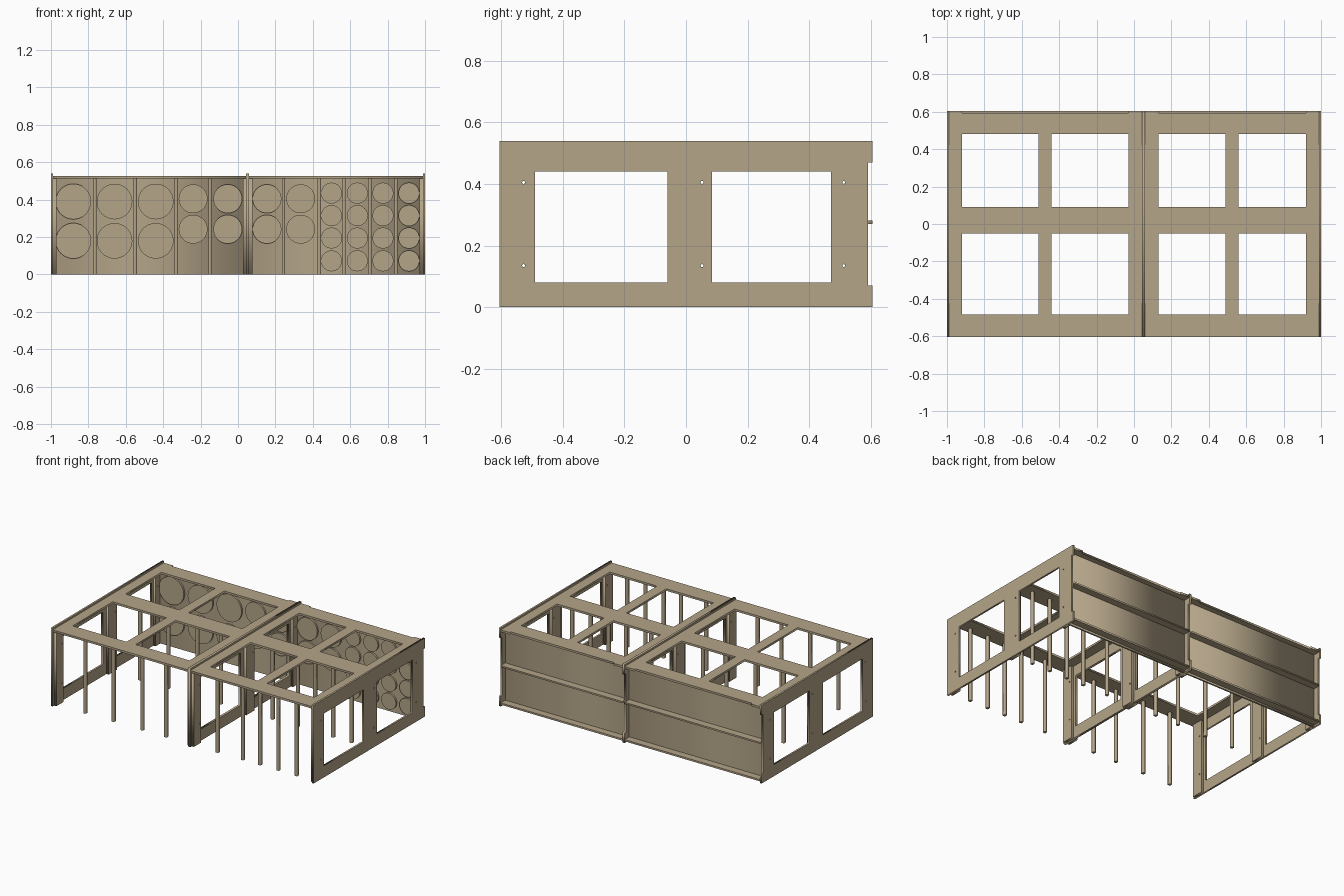
import bpy, math
from mathutils import Matrix

if "Cube" in bpy.data.objects:
    bpy.data.objects.remove(bpy.data.objects["Cube"])

wood = bpy.data.materials.new("tan_plywood")
wood.diffuse_color = (0.46, 0.375, 0.25, 1)
wood.use_nodes = True
wood.node_tree.nodes["Principled BSDF"].inputs["Base Color"].default_value = wood.diffuse_color


def rect(a, b, c, d):
    return [(a, c), (b, c), (b, d), (a, d)]


def circle(x, y, r, n=16):
    return [(x + r * math.cos(2 * math.pi * i / n), y + r * math.sin(2 * math.pi * i / n))
            for i in range(n)]


# Flat sheet from closed loops (outline + holes), spanning lo..hi along its normal axis
def sheet(name, loops, lo, hi, axis):
    cu = bpy.data.curves.new(name, 'CURVE')
    cu.dimensions = '2D'
    cu.fill_mode = 'BOTH'
    cu.extrude = (hi - lo) / 2
    for pts in loops:
        sp = cu.splines.new('POLY')
        sp.points.add(len(pts) - 1)
        for p, q in zip(sp.points, pts):
            p.co = (q[0], q[1], 0, 1)
        sp.use_cyclic_u = True
    tmp = bpy.data.objects.new(name + "_tmp", cu)
    bpy.context.collection.objects.link(tmp)
    bpy.context.view_layer.update()
    dg = bpy.context.evaluated_depsgraph_get()
    me = bpy.data.meshes.new_from_object(tmp.evaluated_get(dg))
    bpy.data.objects.remove(tmp)
    m = (lo + hi) / 2
    mats = {
        'x': Matrix(((0, 0, 1, m), (1, 0, 0, 0), (0, 1, 0, 0), (0, 0, 0, 1))),
        'y': Matrix(((1, 0, 0, 0), (0, 0, -1, m), (0, 1, 0, 0), (0, 0, 0, 1))),
        'z': Matrix.Translation((0, 0, m)),
    }
    me.transform(mats[axis])
    me.name = name
    me.materials.clear()
    me.materials.append(wood)
    ob = bpy.data.objects.new(name, me)
    bpy.context.collection.objects.link(ob)
    return ob


def box(name, x0, x1, y0, y1, z0, z1):
    return sheet(name, [rect(x0, x1, y0, y1)], z0, z1, 'z')


# Upright side panels with two windows, a notched back edge and screw holes
HOLE_Z = (0.135, 0.405)
side_outline = [(-0.605, 0), (0.605, 0), (0.605, 0.07), (0.59, 0.07),
                (0.59, 0.47), (0.605, 0.47), (0.605, 0.54), (-0.605, 0.54)]
side_loops = [side_outline, rect(-0.49, -0.06, 0.08, 0.44), rect(0.085, 0.47, 0.08, 0.44)]
side_loops += [circle(y, z, 0.005, 8) for y in (-0.527, 0.052, 0.512) for z in HOLE_Z]
for name, lo, hi in (("left_panel", -1, -0.988), ("middle_panel", 0.044, 0.06),
                     ("right_panel", 0.988, 1)):
    sheet(name, side_loops, lo, hi, 'x')

# Upright strips fixed against the panels
for name, lo in (("left_strip", -0.988), ("middle_left_strip", 0.027),
                 ("middle_right_strip", 0.06), ("right_strip", 0.971)):
    for row, y0, y1, hy in (("front", -0.59, -0.51, -0.527), ("centre", -0.02, 0.07, 0.052),
                            ("back", 0.49, 0.54, 0.512)):
        loops = [rect(y0, y1, 0, 0.513)] + [circle(hy, z, 0.005, 8) for z in HOLE_Z]
        sheet(f"{row}_{name}", loops, lo, lo + 0.017, 'x')

# Two bays: top frame, back wall and rear rails
bays = (("left", -0.988, 0.044, (-0.92, -0.51), (-0.44, -0.03)),
        ("right", 0.06, 0.988, (0.13, 0.49), (0.56, 0.92)))
for name, x0, x1, wa, wb in bays:
    n0, n1 = wa[0], wb[1]
    frame = [(x0, -0.605), (x1, -0.605), (x1, 0.605), (n1, 0.605), (n1, 0.593),
             (n0, 0.593), (n0, 0.605), (x0, 0.605)]
    windows = [rect(*w, *d) for w in (wa, wb) for d in ((-0.485, -0.05), (0.09, 0.48))]
    sheet(name + "_top_frame", [frame] + windows, 0.513, 0.527, 'z')
    box(name + "_back_wall", x0, x1, 0.543, 0.555, 0, 0.513)
    box(name + "_middle_rail", x0, x1, 0.555, 0.605, 0.27, 0.281)
    box(name + "_bottom_rail", x0, x1, 0.555, 0.605, 0.012, 0.024)

# Slim divider posts, front and centre rows
for i, x in enumerate((-0.765, -0.55, -0.33, -0.15, 0.243, 0.435, 0.567, 0.705, 0.845)):
    for row, y in (("front", -0.567), ("centre", 0.03)):
        box(f"{row}_post_{i}", x - 0.009, x + 0.009, y - 0.01, y + 0.01, 0, 0.513)

# Round discs on the back wall, in three sizes
groups = (("large", 0.095, (-0.88, -0.66, -0.44), (0.39, 0.18)),
          ("medium", 0.077, (-0.24, -0.055, 0.155, 0.335), (0.405, 0.242)),
          ("small", 0.056, (0.5, 0.638, 0.775, 0.914), (0.435, 0.315, 0.195, 0.073)))
for size, r, xs, zs in groups:
    for i, x in enumerate(xs):
        for j, z in enumerate(zs):
            sheet(f"{size}_disc_{i}_{j}", [circle(x, z, r, 40)], 0.531, 0.543, 'y')
